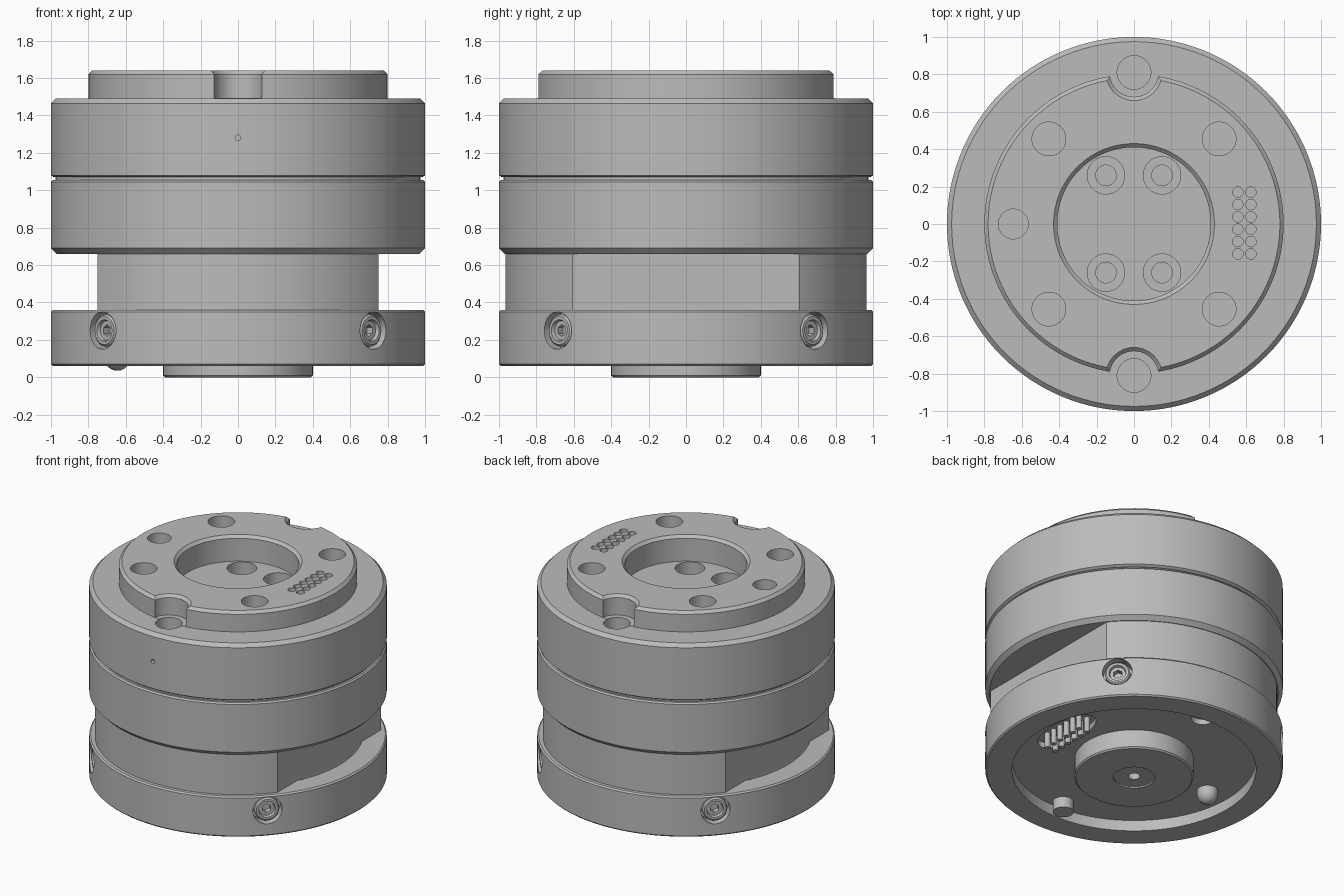
import bpy, bmesh, math
from mathutils import Matrix, Vector

cube = bpy.data.objects.get("Cube")
if cube:
    bpy.data.objects.remove(cube, do_unlink=True)

grey = bpy.data.materials.new("machined_grey")
grey.use_nodes = True
grey.diffuse_color = (0.5, 0.5, 0.5, 1)
grey.node_tree.nodes["Principled BSDF"].inputs["Base Color"].default_value = (0.5, 0.5, 0.5, 1)


def make_object(name, bm):
    bmesh.ops.recalc_face_normals(bm, faces=bm.faces)
    mesh = bpy.data.meshes.new(name)
    bm.to_mesh(mesh)
    bm.free()
    mesh.materials.append(grey)
    obj = bpy.data.objects.new(name, mesh)
    bpy.context.collection.objects.link(obj)
    return obj


def lathe(name, profile, places=((0, 0, 0),), segs=128):
    """Revolve (radius, height) points, one copy at each location or matrix."""
    bm = bmesh.new()
    for place in places:
        mat = place if isinstance(place, Matrix) else Matrix.Translation(place)
        rings = []
        for r, z in profile:
            count = segs if r > 0 else 1
            rings.append([bm.verts.new(mat @ Vector((r * math.cos(math.tau * i / segs),
                                                     r * math.sin(math.tau * i / segs), z)))
                          for i in range(count)])
        for a, b in zip(rings, rings[1:]):
            for i in range(segs):
                j = (i + 1) % segs
                corners = [a[i % len(a)], a[j % len(a)], b[j % len(b)], b[i % len(b)]]
                bm.faces.new(list(dict.fromkeys(corners)))
    return make_object(name, bm)


def cylinder(name, radius, low, high, places, segs=48):
    return lathe(name, [(0, low), (radius, low), (radius, high), (0, high)], places, segs)


def cut(target, cutter):
    """Subtract the cutter and remove it."""
    mod = target.modifiers.new("cut", 'BOOLEAN')
    mod.object = cutter
    mod.solver = 'EXACT'
    bpy.context.view_layer.objects.active = target
    bpy.ops.object.modifier_apply(modifier=mod.name)
    bpy.data.objects.remove(cutter, do_unlink=True)


def corners(x, y):
    return [(sx * x, sy * y, 0) for sx in (-1, 1) for sy in (-1, 1)]


contacts = [(x, -0.16 + 0.066 * i, 0) for x in (0.555, 0.625) for i in range(6)]
notches = [(0, -0.81, 0), (0, 0.81, 0)]

# Upper body with raised flange and central well
upper = lathe("upper_body", [
    (0, 1.07), (0.985, 1.07), (1, 1.08), (1, 1.465), (0.975, 1.49), (0.8, 1.49),
    (0.8, 1.62), (0.78, 1.64), (0.43, 1.64), (0.41, 1.62), (0.41, 1.45), (0, 1.45)])
cut(upper, lathe("notch_cutter", [(0, 1.492), (0.13, 1.492), (0.13, 1.62), (0.16, 1.65),
                                  (0.16, 1.7), (0, 1.7)], notches, 48))
cut(upper, cylinder("notch_hole_cutter", 0.09, 1.3, 1.6, notches))
cut(upper, cylinder("flange_hole_cutter", 0.09, 1.4, 1.7, corners(0.455, 0.455)))
cut(upper, cylinder("side_hole_cutter", 0.08, 1.4, 1.7, [(-0.645, 0, 0)]))
cut(upper, cylinder("contact_hole_cutter", 0.028, 1.61, 1.7, contacts, 20))
cut(upper, cylinder("counterbore_cutter", 0.1, 1.34, 1.5, corners(0.15, 0.26)))
cut(upper, cylinder("bolt_hole_cutter", 0.055, 1.2, 1.4, corners(0.15, 0.26)))
dimple = Matrix.Translation((0, -1, 1.28)) @ Matrix.Rotation(math.pi / 2, 4, 'X')
cut(upper, cylinder("dimple_cutter", 0.015, -0.03, 0.05, [dimple], 16))

# Thin spacer in the parting gap
spacer = cylinder("parting_spacer", 0.975, 1.05, 1.075, [(0, 0, 0)], 128)

# Middle ring
middle = lathe("middle_ring", [(0, 0.66), (0.97, 0.66), (1, 0.69), (1, 1.045),
                               (0.99, 1.055), (0, 1.055)])

# Neck with a flat on each side, seated in the base
neck = lathe("neck", [(0, 0.2), (0.835, 0.2), (0.835, 0.36), (0.965, 0.36),
                      (0.965, 0.66), (0, 0.66)])
bm = bmesh.new()
for side in (-1, 1):
    bmesh.ops.create_cube(bm, size=1, matrix=Matrix.Translation((side * 1.25, 0, 0.4))
                          @ Matrix.Diagonal((1, 3, 1, 1)))
cut(neck, make_object("flat_cutter", bm))

# Base ring with top socket, underside recess and centre boss
base = lathe("base_ring", [
    (0, 0), (0.39, 0), (0.4, 0.01), (0.4, 0.14), (0.82, 0.14), (0.82, 0.06), (0.99, 0.06),
    (1, 0.07), (1, 0.35), (0.99, 0.36), (0.84, 0.36), (0.84, 0.2), (0, 0.2)])
cut(base, cylinder("boss_ring_cutter", 0.14, -0.1, 0.01, [(0, 0, 0)]))
cut(base, cylinder("boss_hole_cutter", 0.04, -0.1, 0.1, [(0, 0, 0)]))
cut(base, cylinder("underside_hole_cutter", 0.08, 0.1, 0.18, [(0, 0.72, 0)]))

# Rounded pocket for the underside contacts
bm = bmesh.new()
bmesh.ops.create_cone(bm, cap_ends=True, segments=48, radius1=1, radius2=1, depth=0.1,
                      matrix=Matrix.Translation((0.59, 0, 0.13)) @ Matrix.Diagonal((0.12, 0.27, 1, 1)))
cut(base, make_object("contact_pocket_cutter", bm))

# Set screws around the base
angles = [s * a for s in (-1, 1) for a in (math.radians(43.5), math.radians(136.5))]
radial = [Matrix.Rotation(a, 4, 'Z') @ Matrix.Translation((0.985, 0, 0.25))
          @ Matrix.Rotation(math.pi / 2, 4, 'Y') for a in angles]
cut(base, cylinder("screw_bore_cutter", 0.1, -0.06, 0.1, radial))
screws = lathe("set_screws", [(0, -0.08), (0.085, -0.08), (0.085, -0.01), (0.075, 0),
                              (0.058, 0), (0.052, -0.02), (0, -0.02)], radial, 48)
cut(screws, cylinder("socket_cutter", 0.032, -0.06, 0.05, radial, 6))

# Underside contact pins and locating pins
pins = cylinder("contact_pins", 0.02, 0.07, 0.19, contacts, 16)
dowel = cylinder("locating_pin", 0.07, 0.06, 0.16, [(0, -0.74, 0)])
arc = [(0.07 * math.sin(math.radians(a)), 0.105 - 0.07 * math.cos(math.radians(a)))
       for a in range(0, 91, 15)]
ball = lathe("round_ended_pin", arc + [(0.07, 0.16), (0, 0.16)], [(-0.645, 0, 0)], 48)

# Smooth curved walls, keep machined edges crisp
bpy.ops.object.select_all(action='DESELECT')
for obj in (upper, spacer, middle, neck, base, screws, pins, dowel, ball):
    obj.select_set(True)
    bpy.context.view_layer.objects.active = obj
bpy.ops.object.shade_smooth_by_angle(angle=math.radians(25))
